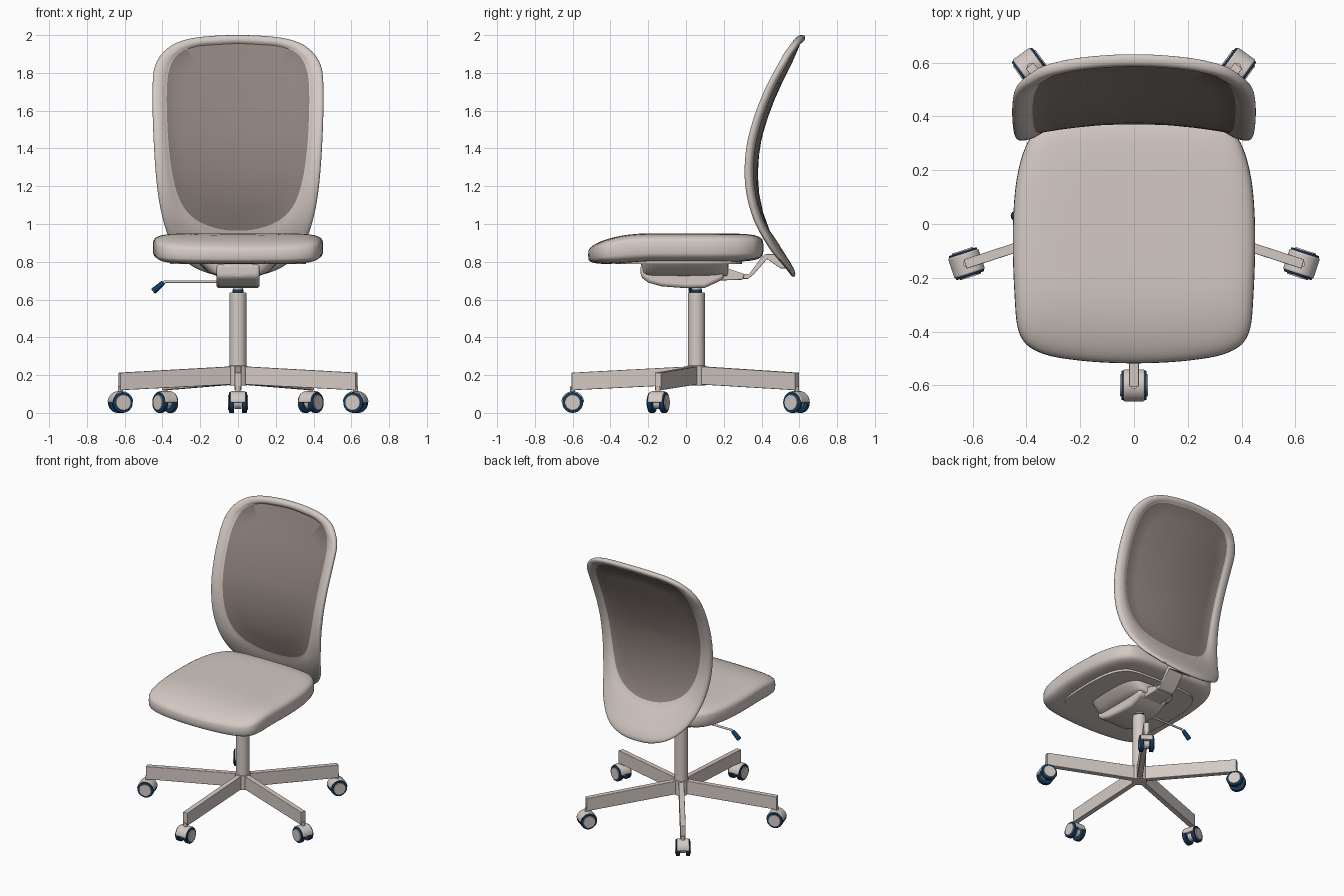
import bpy, bmesh, math
from mathutils import Matrix, Vector

if "Cube" in bpy.data.objects:
    bpy.data.objects.remove(bpy.data.objects["Cube"])


def material(name, rgb):
    m = bpy.data.materials.new(name)
    m.use_nodes = True
    m.diffuse_color = (*rgb, 1)
    bsdf = m.node_tree.nodes["Principled BSDF"]
    bsdf.inputs["Base Color"].default_value = (*rgb, 1)
    bsdf.inputs["Roughness"].default_value = 0.7
    return m


BEIGE = material("warm beige", (0.66, 0.59, 0.55))
MESH = material("taupe mesh", (0.27, 0.225, 0.205))
NAVY = material("navy", (0.006, 0.045, 0.12))


def finish(name, bm, mats, bevel=0, angle=35):
    bmesh.ops.recalc_face_normals(bm, faces=bm.faces)
    me = bpy.data.meshes.new(name)
    bm.to_mesh(me)
    bm.free()
    for m in mats:
        me.materials.append(m)
    ob = bpy.data.objects.new(name, me)
    bpy.context.collection.objects.link(ob)
    if bevel:
        mod = ob.modifiers.new("Bevel", "BEVEL")
        mod.width, mod.segments = bevel, 3
    bpy.ops.object.select_all(action="DESELECT")
    ob.select_set(True)
    bpy.context.view_layer.objects.active = ob
    bpy.ops.object.shade_smooth_by_angle(angle=math.radians(angle))
    return ob


def loft(name, rings, mats, bands=None, **kw):
    """Skin closed rings of equal length, cap both ends."""
    bm = bmesh.new()
    loops = [[bm.verts.new(p) for p in r] for r in rings]
    n = len(loops[0])
    caps = [bm.faces.new(loops[0]), bm.faces.new(loops[-1])]
    for k, (a, b) in enumerate(zip(loops, loops[1:])):
        for i in range(n):
            j = (i + 1) % n
            f = bm.faces.new((a[i], a[j], b[j], b[i]))
            f.material_index = bands[k] if bands else 0
    if bands:
        for f in caps:
            f.material_index = 1
    return finish(name, bm, mats, **kw)


def extrude_x(name, profile, width, mat, **kw):
    return loft(name, [[(s * width / 2, y, z) for y, z in profile] for s in (-1, 1)], [mat], **kw)


def rod(name, a, b, r, mat, r2=None, bevel=0, seg=32):
    a, b = Vector(a), Vector(b)
    bm = bmesh.new()
    bmesh.ops.create_cone(bm, cap_ends=True, segments=seg, radius1=r, radius2=r2 or r, depth=(b - a).length)
    turn = (b - a).to_track_quat("Z", "Y").to_matrix().to_4x4()
    bm.transform(Matrix.Translation((a + b) / 2) @ turn)
    return finish(name, bm, [mat], bevel)


def spline(p0, p1, p2, p3, t):
    return tuple(0.5 * (2 * b + (c - a) * t + (2 * a - 5 * b + 4 * c - d) * t * t
                        + (3 * b - a - 3 * c + d) * t ** 3) for a, b, c, d in zip(p0, p1, p2, p3))


def outline(half, steps=5):
    """Mirror a half outline across x = 0 and smooth it."""
    pts = half + [(-x, v) for x, v in half[-2:0:-1]]
    n = len(pts)
    return [spline(pts[i - 1], pts[i], pts[(i + 1) % n], pts[(i + 2) % n], k / steps)
            for i in range(n) for k in range(steps)]


def curve_at(pts, v):
    """Smooth interpolation of (v, value) pairs."""
    for i in range(len(pts) - 1):
        if v <= pts[i + 1][0] or i == len(pts) - 2:
            a, b = pts[i], pts[i + 1]
            t = (v - a[0]) / (b[0] - a[0])
            return spline(pts[max(i - 1, 0)], a, b, pts[min(i + 2, len(pts) - 1)], t)[1]


# Backrest: mesh panel inside a padded frame, one curved shell
outer = outline([(0, 2), (.13, 1.996), (.26, 1.98), (.36, 1.94), (.43, 1.86), (.452, 1.74), (.447, 1.45),
                 (.425, 1.17), (.385, .98), (.33, .86), (.24, .775), (.12, .73), (0, .72)])
inner = outline([(0, 1.955), (.11, 1.95), (.22, 1.94), (.31, 1.905), (.36, 1.83), (.377, 1.7), (.37, 1.45),
                 (.345, 1.25), (.305, 1.12), (.25, 1.045), (.18, 1), (.09, .972), (0, .965)])
spine = [(.72, .57), (.87, .485), (1.03, .412), (1.2, .378), (1.37, .382), (1.52, .415),
         (1.7, .482), (1.9, .575), (2, .612)]


def back_ring(s, side):
    """s below 1 is inside the mesh panel, 1 to 2 runs across the frame."""
    ring = []
    for (xi, zi), (xo, zo) in zip(inner, outer):
        if s <= 1:
            x, z, h = xi * s, 1.46 + (zi - 1.46) * s, .005
        else:
            t = s - 1
            x, z = xi + (xo - xi) * t, zi + (zo - zi) * t
            h = .005 + .017 * math.sin(math.pi * min(t, .5)) if t < .5 else .022 * math.sqrt(1 - (2 * t - 1) ** 4)
        ring.append((x, curve_at(spine, z) - .26 * x * x + side * h, z))
    return ring


levels = [.04, .2, .4, .6, .8, 1, 1.15, 1.3, 1.5, 1.7, 1.85, 1.94, 1.985]
seq = [(s, -1) for s in levels] + [(2, 0)] + [(s, 1) for s in reversed(levels)]
bands = [1 if max(a[0], b[0]) <= 1 else 0 for a, b in zip(seq, seq[1:])]
loft("backrest", [back_ring(*q) for q in seq], [BEIGE, MESH], bands, angle=50)

# Seat cushion with a drooping front edge
seat_shape = outline([(0, -.518), (.2, -.508), (.35, -.478), (.425, -.41), (.445, -.25), (.45, 0),
                      (.43, .2), (.375, .335), (.27, .395), (0, .41)], 7)


def seat_ring(s, side):
    ring = []
    for x, y in seat_shape:
        y = -.05 + (y + .05) * s
        x *= s
        droop = max(0, -.2 - y) / .32
        top, low = .95 - .06 * droop ** 2, .8 - .02 * droop
        ring.append((x, y, (top + low) / 2 + side * (top - low) / 2 * (1 - s ** 8) ** .25))
    return ring


levels = [.05, .25, .45, .6, .7, .78, .85, .9, .94, .97, .988, .997]
seq = [(s, 1) for s in levels] + [(1, 0)] + [(s, -1) for s in reversed(levels)]
loft("seat_cushion", [seat_ring(*q) for q in seq], [BEIGE], angle=60)
loft("seat_underside_panel", [[(x * .8, y * .72, z) for x, y in seat_shape] for z in (.788, .81)], [BEIGE])

# Tilt mechanism under the seat
loft("mechanism_plate", [[(x * k, y * .5 + .02, z) for x, y in seat_shape]
                         for k, z in ((.25, .725), (.36, .745), (.46, .79))], [BEIGE], angle=60)
extrude_x("mechanism_housing", [(-.24, .79), (-.24, .72), (-.2, .69), (-.13, .67), (0, .66), (.1, .662),
                                (.15, .685), (.2, .71), (.2, .79)], .23, BEIGE, bevel=.018)
extrude_x("rear_arm", [(.15, .7), (.3, .705), (.31, .735), (.22, .765), (.15, .77)], .14, BEIGE, bevel=.006)
extrude_x("back_bracket", [(.26, .71), (.33, .71), (.36, .735), (.43, .815), (.5, .765), (.54, .765),
                           (.49, .84), (.42, .84), (.4, .825), (.335, .735), (.26, .735)], .12, BEIGE, bevel=.004)

# Height lever on the right side
rod("lever_rod", (-.08, .03, .695), (-.385, .03, .695), .007, BEIGE, seg=12)
rod("lever_bend", (-.383, .03, .697), (-.41, .03, .675), .008, BEIGE, seg=12)
rod("lever_handle", (-.395, .03, .69), (-.45, .03, .643), .013, NAVY, .017, .006, 16)

# Gas column and hub
CY = .055
rod("column", (0, CY, .15), (0, CY, .637), .045, BEIGE, bevel=.004)
rod("column_collar", (0, CY, .637), (0, CY, .652), .03, NAVY)
rod("column_piston", (0, CY, .65), (0, CY, .68), .026, BEIGE)
rod("base_hub", (0, CY, .145), (0, CY, .25), .05, BEIGE, bevel=.004)


def place(ob, angle):
    ob.matrix_world = Matrix.Translation((0, CY, 0)) @ Matrix.Rotation(angle, 4, "Z")


# Five-star base: each leg and caster is modelled toward the front, then turned
R = .655
for i in range(5):
    parts = []
    sections = [(0, .152, .248), (-R - .005, .12, .213)]
    parts.append(loft(f"base_leg_{i + 1}", [[(-.018, y, a), (.018, y, a), (.018, y, b), (-.018, y, b)]
                                            for y, a, b in sections], [BEIGE], bevel=.003))
    parts.append(rod(f"caster_stem_{i + 1}", (0, -R, .09), (0, -R, .14), .013, BEIGE, seg=16))
    arc = [math.pi * k / 16 for k in range(17)]
    hood = [(-R + .06 * math.cos(a), .055 + .06 * math.sin(a)) for a in arc]
    parts.append(extrude_x(f"caster_hood_{i + 1}", hood, .08, BEIGE, bevel=.006))
    parts.append(rod(f"caster_core_{i + 1}", (-.018, -R, .055), (.018, -R, .055), .035, BEIGE))
    for side, label in ((1, "left"), (-1, "right")):
        parts.append(rod(f"caster_wheel_{label}_{i + 1}", (side * .02, -R, .055), (side * .047, -R, .055),
                         .055, NAVY, bevel=.004))
        parts.append(rod(f"caster_cap_{label}_{i + 1}", (side * .04, -R, .055), (side * .052, -R, .055),
                         .044, BEIGE, .04))
    for ob in parts:
        place(ob, i * math.tau / 5)
